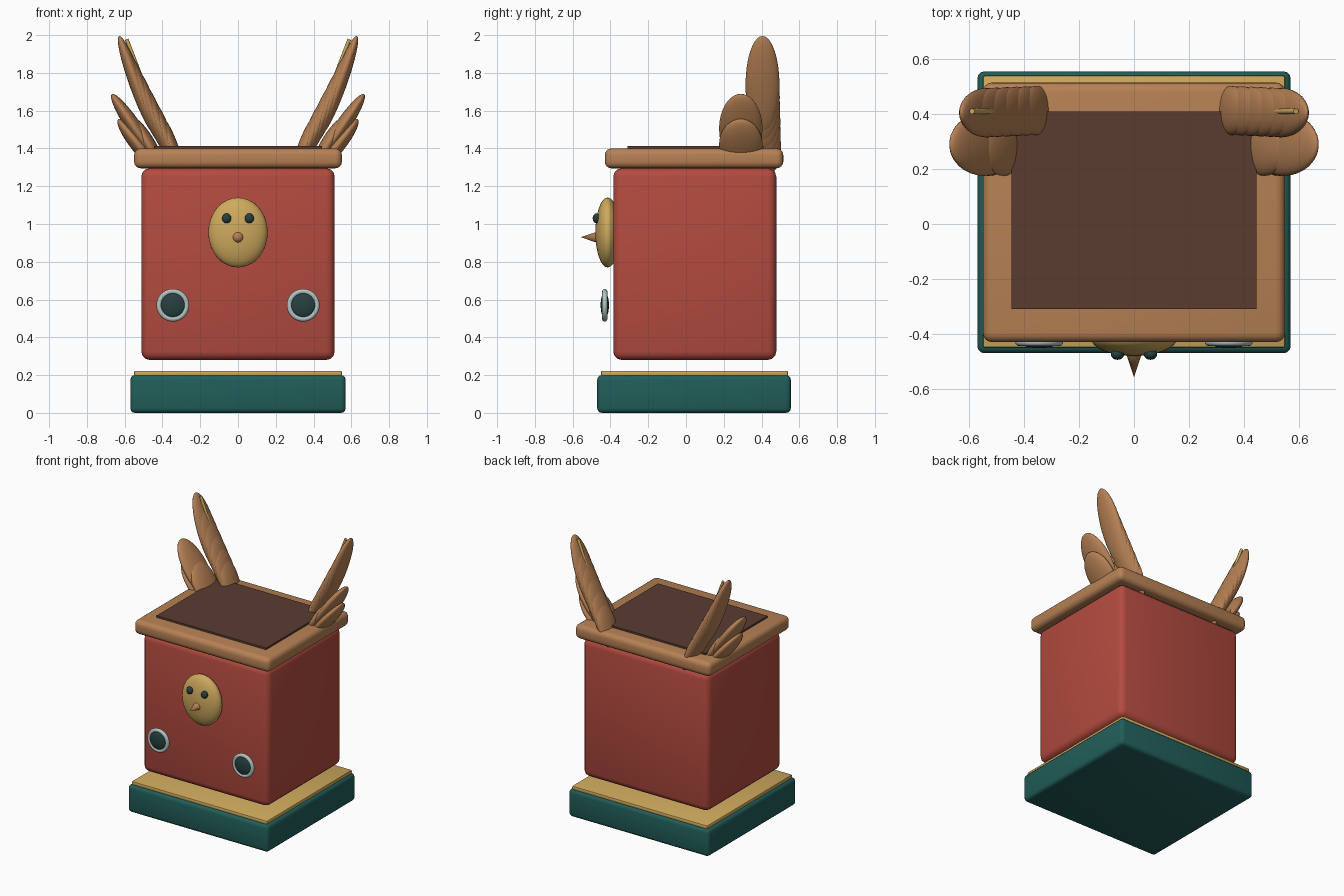
import bpy, math

if "Cube" in bpy.data.objects:
    bpy.data.objects.remove(bpy.data.objects["Cube"])

def material(name, rgb):
    m = bpy.data.materials.new(name)
    m.diffuse_color = (*rgb, 1)
    m.use_nodes = True
    m.node_tree.nodes["Principled BSDF"].inputs["Base Color"].default_value = m.diffuse_color
    return m

RED = material("red", (0.45, 0.07, 0.05))
GREEN = material("green", (0.015, 0.11, 0.10))
GOLD = material("gold", (0.62, 0.40, 0.11))
WOOD = material("wood", (0.47, 0.22, 0.09))
BROWN = material("dark_brown", (0.10, 0.045, 0.03))
DARK = material("dark", (0.02, 0.05, 0.05))
SILVER = material("silver", (0.45, 0.55, 0.54))

def finish(name, mat, angle=60):
    ob = bpy.context.object
    ob.name = name
    ob.data.materials.append(mat)
    bpy.ops.object.shade_smooth_by_angle(angle=math.radians(angle))
    return ob

def box(name, x, y, z, mat, bevel=0.0, segments=3):
    """Box from (min, max) ranges, edges rounded by a bevel."""
    bpy.ops.mesh.primitive_cube_add(size=1, location=[sum(r) / 2 for r in (x, y, z)])
    ob = bpy.context.object
    ob.scale = [r[1] - r[0] for r in (x, y, z)]
    bpy.ops.object.transform_apply(location=False, rotation=False, scale=True)
    if bevel:
        b = ob.modifiers.new("bevel", 'BEVEL')
        b.width, b.segments = bevel, segments
        bpy.ops.object.modifier_apply(modifier="bevel")
    return finish(name, mat, 40)

def ellipsoid(name, loc, radii, mat, tilt=0.0):
    bpy.ops.mesh.primitive_uv_sphere_add(segments=32, ring_count=16, location=loc,
                                         rotation=(0, tilt, 0))
    bpy.context.object.scale = radii
    return finish(name, mat)

# plinth
box("plinth", (-0.57, 0.57), (-0.47, 0.555), (0.0, 0.2), GREEN, 0.025)
box("plinth_trim", (-0.55, 0.55), (-0.45, 0.54), (0.195, 0.223), GOLD, 0.008, 2)

# body, floating just above the plinth
box("body", (-0.512, 0.512), (-0.385, 0.478), (0.28, 1.295), RED, 0.045)

# rim and dark top panel
box("rim", (-0.55, 0.55), (-0.43, 0.515), (1.295, 1.4), WOOD, 0.035, 4)
box("top_panel", (-0.445, 0.445), (-0.31, 0.41), (1.38, 1.413), BROWN)

# face with beak
ellipsoid("face", (0, -0.415, 0.955), (0.157, 0.065, 0.185), GOLD)
bpy.ops.mesh.primitive_cone_add(vertices=24, radius1=0.034, depth=0.1,
                                location=(0, -0.507, 0.93), rotation=(math.pi / 2, 0, 0))
finish("beak", WOOD)

for side, label in ((-1, "left"), (1, "right")):
    ellipsoid(f"eye_{label}", (side * 0.06, -0.474, 1.03), (0.024, 0.02, 0.026), DARK)

    # round porthole: ring and dark lens
    loc = (side * 0.345, -0.43, 0.57)
    bpy.ops.mesh.primitive_torus_add(major_radius=0.073, minor_radius=0.014,
                                     major_segments=40, minor_segments=12,
                                     location=loc, rotation=(math.pi / 2, 0, 0))
    finish(f"porthole_ring_{label}", SILVER)
    ellipsoid(f"porthole_lens_{label}", loc, (0.068, 0.022, 0.068), DARK)

    # tall rear wing: a fan of overlapping feathers
    n = 6
    for i in range(n):
        t = i / (n - 1)
        ellipsoid(f"rear_feather_{label}_{i + 1}",
                  (side * (0.535 - 0.18 * t), 0.405 + 0.008 * t, 1.735 - 0.325 * t),
                  (0.038, 0.09, 0.277 - 0.10 * t), WOOD, side * math.radians(20))

    # gold quill near the tip of the tallest feather
    tilt = side * math.radians(21)
    bpy.ops.mesh.primitive_cylinder_add(vertices=12, radius=0.01, depth=0.36,
                                        location=(side * 0.525, 0.41, 1.81),
                                        rotation=(0, tilt, 0))
    finish(f"quill_{label}", GOLD)

    # short front wing
    for i, (x, z, length, deg) in enumerate(((0.545, 1.505, 0.22, 34),
                                             (0.53, 1.42, 0.17, 38),
                                             (0.475, 1.42, 0.16, 30))):
        ellipsoid(f"front_feather_{label}_{i + 1}", (side * x, 0.29, z),
                  (0.04, 0.115, length), WOOD, side * math.radians(deg))
